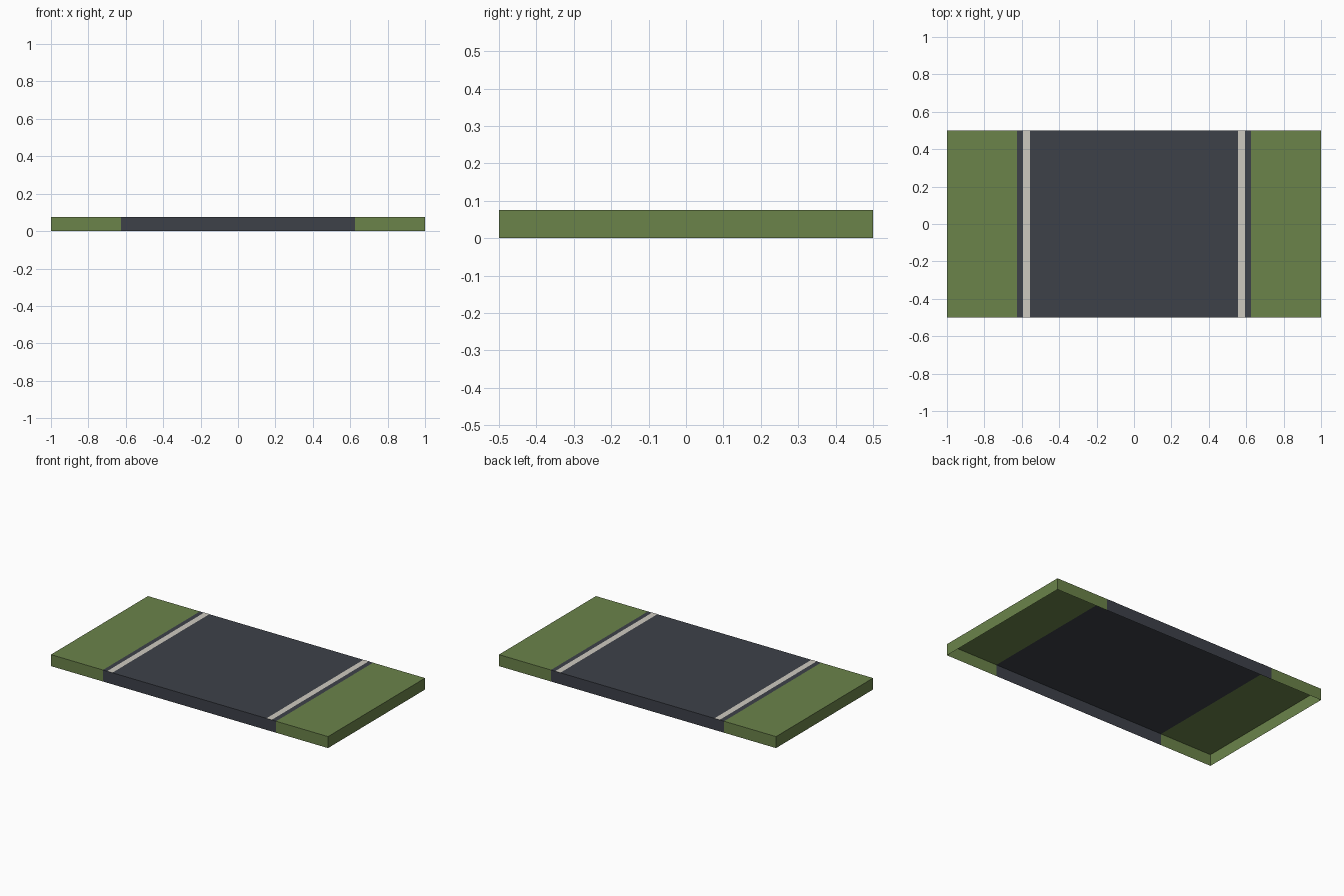
import bpy
import bmesh
from mathutils import Matrix

cube = bpy.data.objects.get("Cube")
if cube:
    bpy.data.objects.remove(cube, do_unlink=True)

HEIGHT = 0.075
ROAD_HALF = 0.625
STRIPE_X, STRIPE_WIDTH, STRIPE_LIFT = 0.575, 0.038, 0.001


def linear(c):
    c /= 255
    return c / 12.92 if c <= 0.04045 else ((c + 0.055) / 1.055) ** 2.4


def make_material(name, rgb):
    colour = [linear(c) for c in rgb] + [1]
    mat = bpy.data.materials.new(name)
    mat.use_nodes = True
    mat.diffuse_color = colour
    bsdf = next(n for n in mat.node_tree.nodes if n.type == "BSDF_PRINCIPLED")
    bsdf.inputs["Base Color"].default_value = colour
    return mat


def add_panel(name, x0, x1, z0, z1, mat, keep):
    """Box spanning the full depth, keeping only faces whose normal passes keep."""
    bm = bmesh.new()
    bmesh.ops.create_cube(bm, size=1)
    bmesh.ops.transform(
        bm, verts=bm.verts,
        matrix=Matrix.Translation(((x0 + x1) / 2, 0, (z0 + z1) / 2))
        @ Matrix.Diagonal((x1 - x0, 1, z1 - z0, 1)))
    bm.normal_update()
    unwanted = [f for f in bm.faces if not keep(f.normal)]
    bmesh.ops.delete(bm, geom=unwanted, context="FACES")
    mesh = bpy.data.meshes.new(name)
    bm.to_mesh(mesh)
    bm.free()
    mesh.materials.append(mat)
    obj = bpy.data.objects.new(name, mesh)
    bpy.context.collection.objects.link(obj)


grass = make_material("grass green", (107, 131, 74))
asphalt = make_material("asphalt grey", (61, 65, 73))
paint = make_material("line off-white", (206, 202, 192))

# Road deck: top and end walls, open below
add_panel("road", -ROAD_HALF, ROAD_HALF, 0, HEIGHT, asphalt,
          lambda n: n.z > -0.5 and abs(n.x) < 0.5)

# Grass verges and painted edge lines on both sides
for side, s in (("left", 1), ("right", -1)):
    x0, x1 = sorted((s * ROAD_HALF, s))
    add_panel("verge_" + side, x0, x1, 0, HEIGHT, grass,
              lambda n: n.z > -0.5 and n.x * s > -0.5)
    add_panel("edge_line_" + side, s * STRIPE_X - STRIPE_WIDTH / 2,
              s * STRIPE_X + STRIPE_WIDTH / 2, HEIGHT, HEIGHT + STRIPE_LIFT, paint,
              lambda n: n.z > 0.5)
